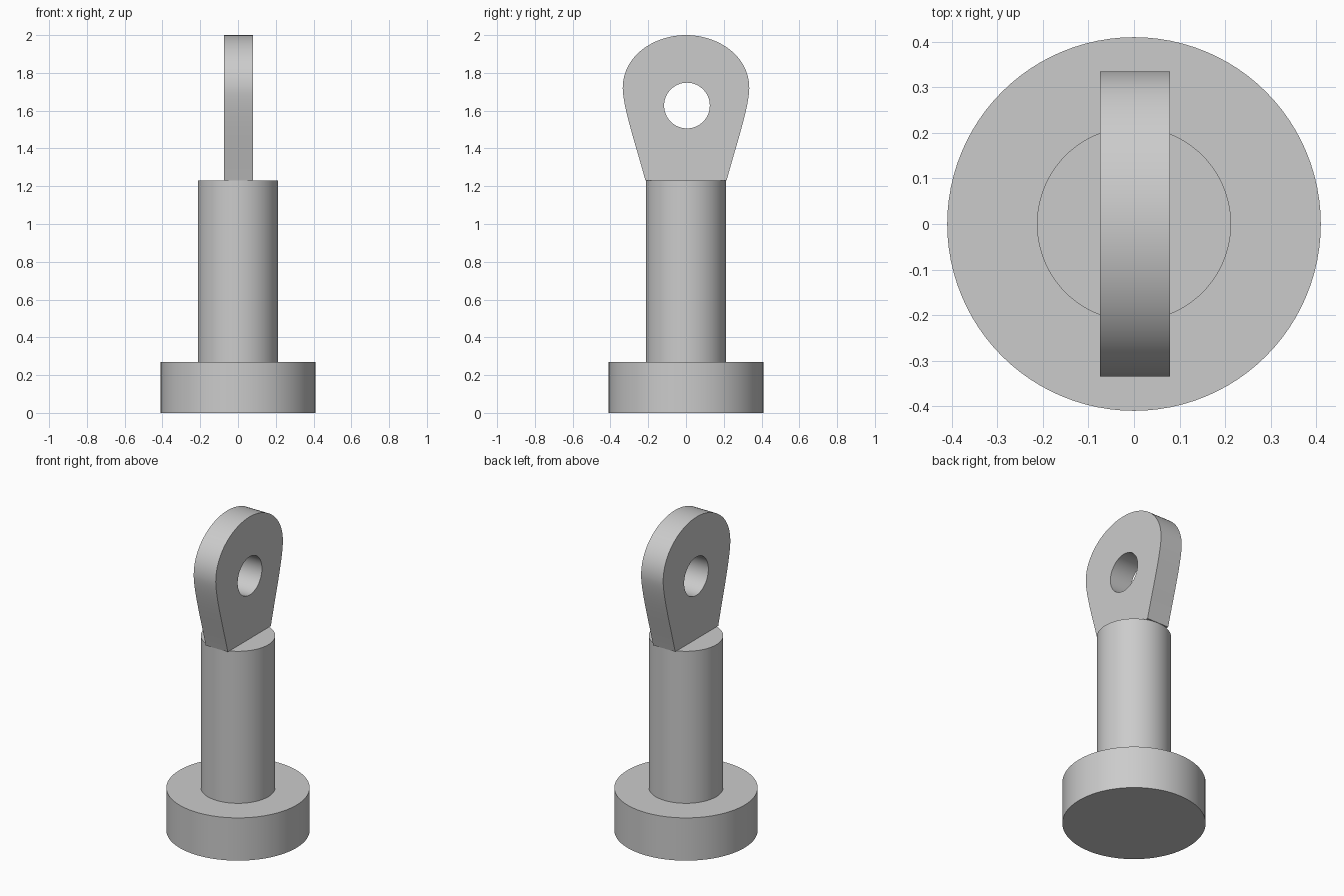
import bpy
import math
from mathutils import Vector
from mathutils.geometry import interpolate_bezier

cube = bpy.data.objects.get("Cube")
if cube:
    bpy.data.objects.remove(cube, do_unlink=True)

# One plain grey for the whole part
GREY = (0.6, 0.6, 0.6, 1.0)
grey = bpy.data.materials.new("plain_grey")
grey.use_nodes = True
grey.diffuse_color = GREY
grey.node_tree.nodes["Principled BSDF"].inputs["Base Color"].default_value = GREY


def finish(obj, name):
    obj.name = name
    obj.data.materials.clear()
    obj.data.materials.append(grey)
    bpy.ops.object.select_all(action="DESELECT")
    obj.select_set(True)
    bpy.context.view_layer.objects.active = obj
    bpy.ops.object.shade_smooth_by_angle(angle=math.radians(30))


def cylinder(name, radius, bottom, top):
    bpy.ops.mesh.primitive_cylinder_add(
        vertices=96, radius=radius, depth=top - bottom,
        location=(0, 0, (bottom + top) / 2))
    finish(bpy.context.object, name)


def add_loop(curve, points):
    spline = curve.splines.new("POLY")
    spline.points.add(len(points) - 1)
    for target, (u, v) in zip(spline.points, points):
        target.co = (u, v, 0, 1)
    spline.use_cyclic_u = True


# Round base and shaft
cylinder("base_disc", 0.41, 0, 0.27)
cylinder("shaft", 0.213, 0.27, 1.23)

# Eye plate outline: tapered flank, then rounded crown, mirrored
flank = [(0.215, 1.23), (0.26, 1.40), (0.335, 1.62), (0.335, 1.72)]
crown = [(0.335, 1.72), (0.335, 1.89), (0.17, 2.0), (0, 2.0)]
half = []
for segment in (flank, crown):
    pts = interpolate_bezier(*[Vector(p) for p in segment], 24)
    half += [(p[0], p[1]) for p in pts[:-1]]
outline = half + [(0, 2.0)] + [(-u, v) for u, v in reversed(half)]

# Pin hole through the plate
SIDES = 64
hole = [(0.005 + 0.121 * math.cos(math.tau * i / SIDES),
         1.627 + 0.121 * math.sin(math.tau * i / SIDES)) for i in range(SIDES)]

# Thick plate standing across the top of the shaft
curve = bpy.data.curves.new("eye_plate", "CURVE")
curve.dimensions = "2D"
curve.fill_mode = "BOTH"
curve.extrude = 0.077
add_loop(curve, outline)
add_loop(curve, hole)
plate = bpy.data.objects.new("eye_plate", curve)
bpy.context.collection.objects.link(plate)
plate.location.x = 0.002
plate.rotation_euler = (math.pi / 2, 0, math.pi / 2)
bpy.ops.object.select_all(action="DESELECT")
plate.select_set(True)
bpy.context.view_layer.objects.active = plate
bpy.ops.object.convert(target="MESH")
plate = bpy.context.object

# Weld the plate faces to its rim
bpy.ops.object.mode_set(mode="EDIT")
bpy.ops.mesh.select_all(action="SELECT")
bpy.ops.mesh.remove_doubles(threshold=0.0005)
bpy.ops.mesh.normals_make_consistent(inside=False)
bpy.ops.object.mode_set(mode="OBJECT")
finish(plate, "eye_plate")
